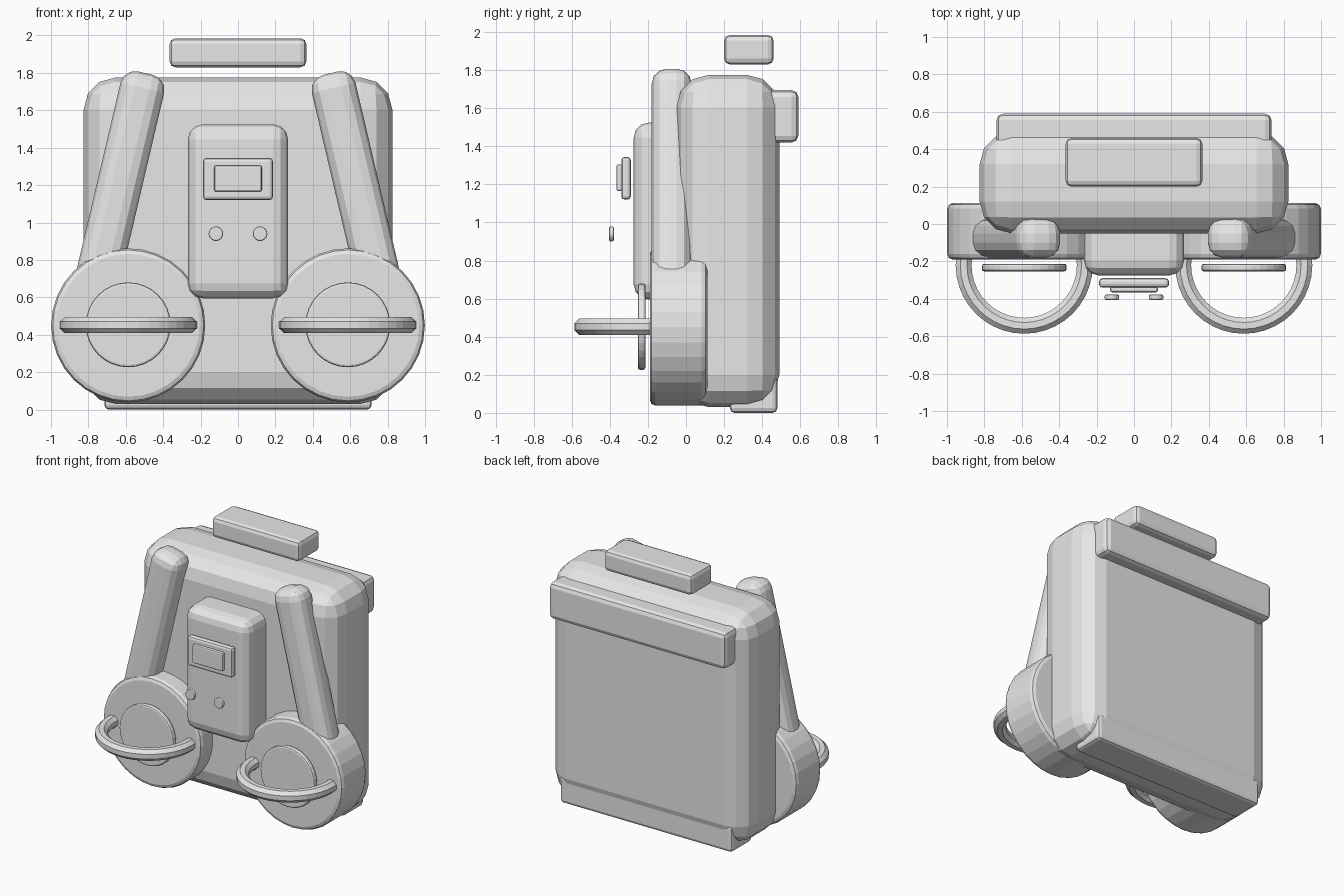
import bpy
import bmesh
import math
from mathutils import Matrix, Vector

start = bpy.data.objects.get("Cube")
if start:
    bpy.data.objects.remove(start, do_unlink=True)

GREY = (0.8, 0.8, 0.8, 1.0)
grey = bpy.data.materials.new("light_grey")
grey.use_nodes = True
grey.diffuse_color = GREY
grey.node_tree.nodes["Principled BSDF"].inputs["Base Color"].default_value = GREY


def finish(name, bm):
    """Turn a bmesh into a flat-shaded grey object."""
    bmesh.ops.recalc_face_normals(bm, faces=bm.faces)
    mesh = bpy.data.meshes.new(name)
    bm.to_mesh(mesh)
    bm.free()
    mesh.materials.append(grey)
    obj = bpy.data.objects.new(name, mesh)
    bpy.context.collection.objects.link(obj)
    return obj


def rounded_box(name, x, y, z, radius, segments=3, turn=None):
    """Box between (min, max) pairs, with all edges rounded."""
    bm = bmesh.new()
    bmesh.ops.create_cube(bm, size=1)
    size = Vector((x[1] - x[0], y[1] - y[0], z[1] - z[0]))
    bmesh.ops.scale(bm, vec=size, verts=bm.verts)
    bmesh.ops.bevel(bm, geom=bm.edges[:], offset=radius, segments=segments,
                    profile=0.5, affect='EDGES')
    centre = Vector((x[0] + x[1], y[0] + y[1], z[0] + z[1])) / 2
    move = Matrix.Translation(centre)
    bm.transform(move @ turn if turn else move)
    return finish(name, bm)


def disc(name, x, z, radius, y, rim, sides=32):
    """Round plate facing the front, with softened rims."""
    bm = bmesh.new()
    bmesh.ops.create_cone(bm, cap_ends=True, segments=sides, radius1=radius,
                          radius2=radius, depth=y[1] - y[0])
    rims = [e for e in bm.edges if abs(e.verts[0].co.z - e.verts[1].co.z) < 1e-5]
    bmesh.ops.bevel(bm, geom=rims, offset=rim, segments=2, profile=0.5,
                    affect='EDGES')
    bm.transform(Matrix.Translation((x, sum(y) / 2, z))
                 @ Matrix.Rotation(math.pi / 2, 4, 'X'))
    return finish(name, bm)


def ring(name, centre, major, minor, sides=40, tube=8):
    """Horizontal ring."""
    bm = bmesh.new()
    loops = []
    for i in range(sides):
        a = math.tau * i / sides
        loop = []
        for j in range(tube):
            b = math.tau * (j + 0.5) / tube
            r = major + minor * math.cos(b)
            point = Vector((r * math.cos(a), r * math.sin(a), minor * math.sin(b)))
            loop.append(bm.verts.new(point + Vector(centre)))
        loops.append(loop)
    for i in range(sides):
        p, q = loops[i], loops[(i + 1) % sides]
        for j in range(tube):
            k = (j + 1) % tube
            bm.faces.new((p[j], q[j], q[k], p[k]))
    return finish(name, bm)


# Main case with its rails and top grip
rounded_box("case_body", (-0.825, 0.825), (-0.05, 0.49), (0.03, 1.775), 0.17)
rounded_box("back_top_rail", (-0.735, 0.735), (0.38, 0.59), (1.42, 1.695), 0.035, 2)
rounded_box("bottom_rail", (-0.715, 0.715), (0.23, 0.48), (0.0, 0.2), 0.025, 2)
rounded_box("top_grip", (-0.365, 0.365), (0.2, 0.46), (1.83, 1.985), 0.03, 2)

# Front control box and screen
rounded_box("control_box", (-0.268, 0.268), (-0.275, 0.05), (0.595, 1.525), 0.08)
rounded_box("screen_frame", (-0.187, 0.187), (-0.34, -0.29), (1.12, 1.345), 0.018, 2)
rounded_box("screen", (-0.127, 0.127), (-0.365, -0.335), (1.165, 1.305), 0.01, 2)

# Paired side parts
for side, label in ((1, "left"), (-1, "right")):
    cx = side * 0.587
    disc(label + "_drum", cx, 0.45, 0.412, (-0.19, 0.112), 0.03)
    disc(label + "_drum_cap", cx, 0.453, 0.227, (-0.253, -0.213), 0.012)
    ring(label + "_handle_ring", (cx, -0.22, 0.452), 0.324, 0.046)
    disc(label + "_button", side * 0.118, 0.94, 0.039, (-0.405, -0.378), 0.008, 20)
    tilt = Matrix.Rotation(side * math.radians(-13.2), 4, 'Y')
    ax = side * 0.64
    rounded_box(label + "_arm", (ax - 0.12, ax + 0.12), (-0.18, 0.03),
                (0.53, 1.815), 0.08, 3, tilt)
